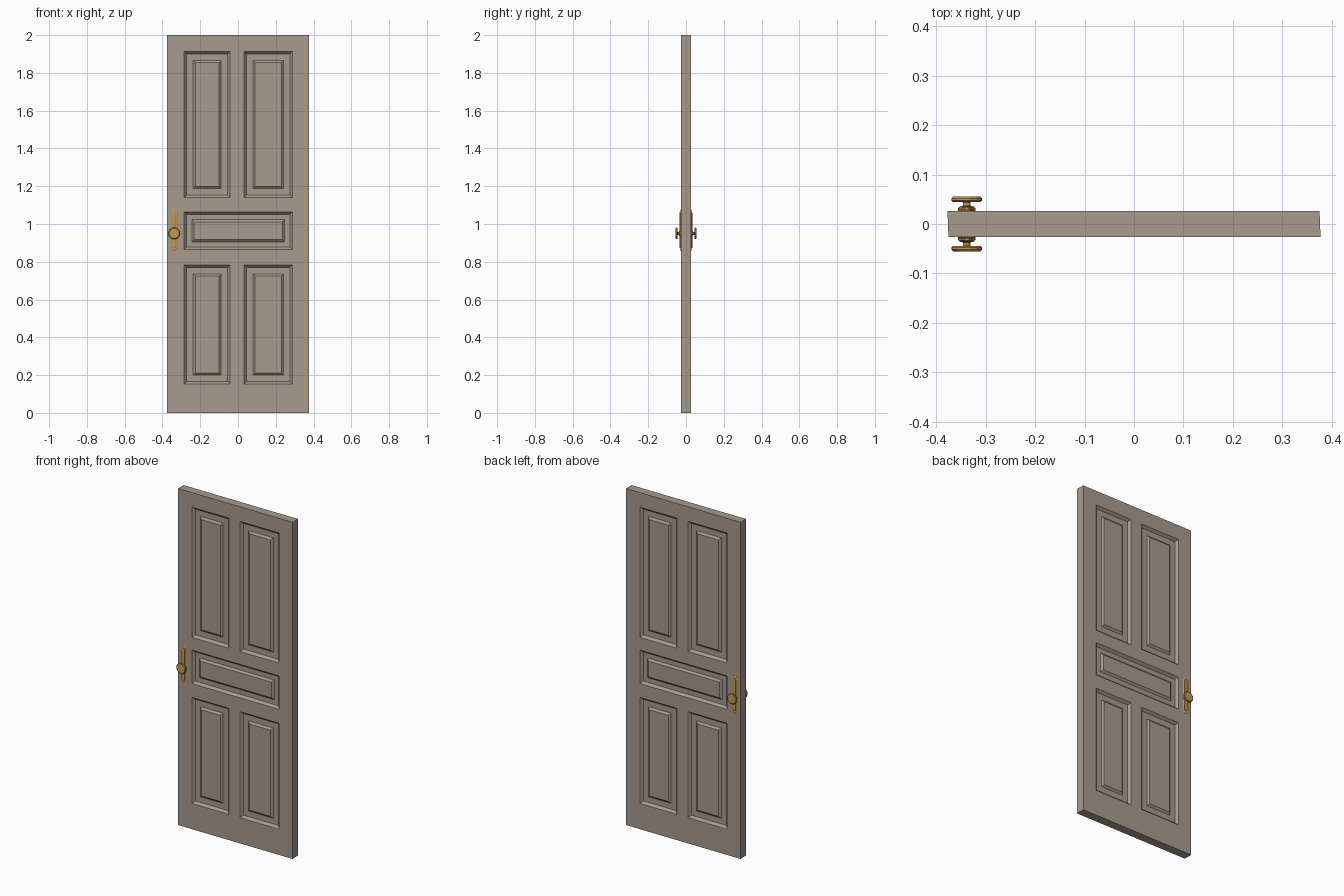
import bpy, bmesh, math
from mathutils import Matrix

if "Cube" in bpy.data.objects:
    bpy.data.objects.remove(bpy.data.objects["Cube"])


def material(name, col):
    m = bpy.data.materials.new(name)
    m.diffuse_color = (*col, 1)
    m.use_nodes = True
    m.node_tree.nodes["Principled BSDF"].inputs["Base Color"].default_value = m.diffuse_color
    return m


PAINT = material("taupe paint", (0.39, 0.325, 0.27))
BRASS = material("aged brass", (0.56, 0.31, 0.085))


def finish(bm, name, mat):
    me = bpy.data.meshes.new(name)
    bm.to_mesh(me)
    bm.free()
    me.materials.append(mat)
    ob = bpy.data.objects.new(name, me)
    bpy.context.collection.objects.link(ob)
    return ob


# Door leaf: one panelled sheet, then the same sheet turned half round for the back
H = 0.026
xs = [-0.375, -0.285, -0.042, 0.032, 0.288, 0.377]
zs = [0, 0.153, 0.783, 0.865, 1.064, 1.14, 1.913, 2.0]
bm = bmesh.new()
grid = [[bm.verts.new((x, -H, z)) for x in xs] for z in zs]
cell = {}
for r in range(len(zs) - 1):
    for c in range(len(xs) - 1):
        cell[r, c] = bm.faces.new((grid[r][c], grid[r][c + 1], grid[r + 1][c + 1], grid[r + 1][c]))
bm.normal_update()
middle = bmesh.ops.dissolve_faces(bm, faces=[cell[3, c] for c in (1, 2, 3)])["region"][0]
tall = [cell[r, c] for r in (1, 5) for c in (1, 3)]


def mould(faces, flat):
    # sloped recess, flat margin, raised field
    for width, depth in ((0.013, -0.014), (flat, 0), (0.012, 0.010)):
        bm.normal_update()
        bmesh.ops.inset_region(bm, faces=faces, thickness=width, depth=depth, use_even_offset=True)


mould(tall, 0.034)
mould([middle], 0.028)
dup = bmesh.ops.duplicate(bm, geom=bm.verts[:] + bm.edges[:] + bm.faces[:])["geom"]
bmesh.ops.rotate(bm, verts=[g for g in dup if isinstance(g, bmesh.types.BMVert)],
                 matrix=Matrix.Rotation(math.pi, 3, 'Z'))
# Narrow edges of the door, slightly skewed
rim = [(xs[0], -H), (xs[-1], -H), (-xs[0], H), (-xs[-1], H)]
lo = [bm.verts.new((x, y, 0)) for x, y in rim]
hi = [bm.verts.new((x, y, 2)) for x, y in rim]
bm.faces.new(lo[::-1])
bm.faces.new(hi)
for a, b in ((1, 2), (3, 0)):
    bm.faces.new((lo[a], lo[b], hi[b], hi[a]))
finish(bm, "door_leaf", PAINT)

# Handle hardware on both sides
KX, KZ = -0.338, 0.95


def plate(name, s, half_w, z0, z1, y0, y1, chamfer):
    # backplate with tapered ends and a bevelled outer face
    bm = bmesh.new()
    mid, hh = (z0 + z1) / 2, (z1 - z0) / 2
    rings = []
    for y, k in ((y0, 0), (y1 - 0.002, 0), (y1, 0.003)):
        w, h = half_w - k, hh - k
        t, e = w * 0.4, h - chamfer
        pts = [(-t, -h), (t, -h), (w, -e), (w, e), (t, h), (-t, h), (-w, e), (-w, -e)]
        rings.append([bm.verts.new((KX + x, s * y, mid + z)) for x, z in pts])
    skin(bm, rings)
    finish(bm, name, BRASS)


def skin(bm, rings):
    n = len(rings[0])
    for a, b in zip(rings, rings[1:]):
        for i in range(n):
            bm.faces.new((a[i], a[(i + 1) % n], b[(i + 1) % n], b[i]))
    bm.faces.new(rings[0])
    bm.faces.new(rings[-1])
    bmesh.ops.recalc_face_normals(bm, faces=bm.faces)


def knob(name, s):
    # turned rosette, neck and flat disc
    profile = [(0.018, 0.026), (0.018, 0.032), (0.013, 0.036), (0.008, 0.037), (0.007, 0.043),
               (0.010, 0.0445), (0.027, 0.0445), (0.031, 0.047), (0.031, 0.052),
               (0.027, 0.0555), (0.022, 0.056)]
    bm = bmesh.new()
    n = 14
    rings = [[bm.verts.new((KX + r * math.cos(2 * math.pi * i / n), s * y,
                            KZ + r * math.sin(2 * math.pi * i / n))) for i in range(n)]
             for r, y in profile]
    skin(bm, rings)
    finish(bm, name, BRASS)


for s, side in ((-1, "front"), (1, "back")):
    plate(side + "_backplate", s, 0.018, 0.857, 1.077, 0.024, 0.029, 0.014)
    plate(side + "_backplate_ridge", s, 0.011, 0.872, 1.062, 0.028, 0.035, 0.010)
    knob(side + "_knob", s)
